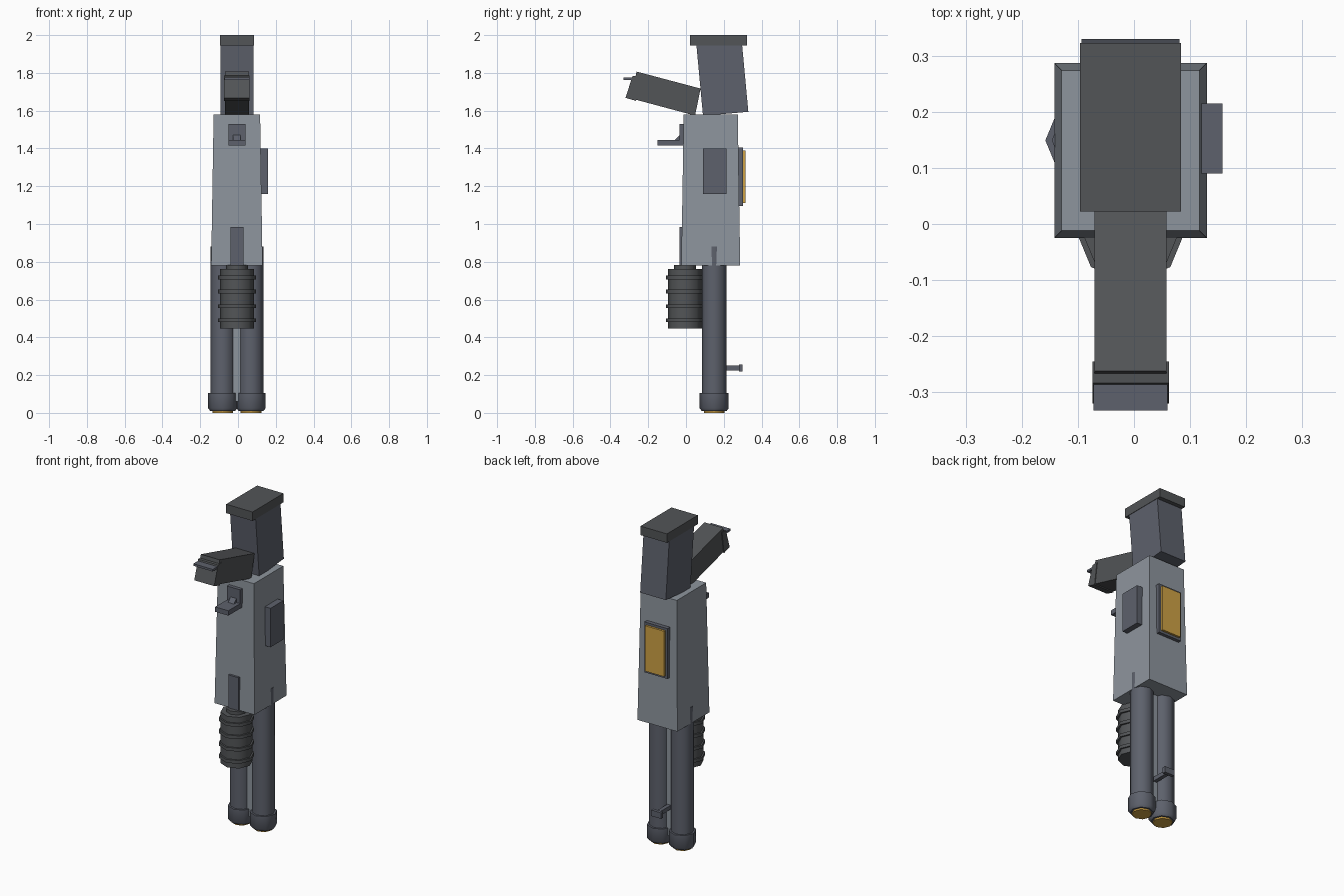
import bpy, bmesh, math
from mathutils import Vector

if "Cube" in bpy.data.objects:
    bpy.data.objects.remove(bpy.data.objects["Cube"])

CX = -0.006   # centre line of the body


def paint(name, rgb):
    m = bpy.data.materials.new(name)
    m.diffuse_color = (*rgb, 1)
    m.use_nodes = True
    m.node_tree.nodes["Principled BSDF"].inputs["Base Color"].default_value = m.diffuse_color
    return m


LIGHT = paint("light_steel", (0.27, 0.30, 0.34))
SLATE = paint("slate", (0.11, 0.12, 0.15))
DARK = paint("dark_grey", (0.085, 0.09, 0.095))
AMBER = paint("amber", (0.62, 0.36, 0.06))


def finish(name, bm, mat, smooth=False):
    bmesh.ops.recalc_face_normals(bm, faces=bm.faces)
    me = bpy.data.meshes.new(name)
    bm.to_mesh(me)
    bm.free()
    me.materials.append(mat)
    ob = bpy.data.objects.new(name, me)
    bpy.context.collection.objects.link(ob)
    if smooth:
        bpy.ops.object.select_all(action='DESELECT')
        ob.select_set(True)
        bpy.context.view_layer.objects.active = ob
        bpy.ops.object.shade_smooth_by_angle(angle=math.radians(50))
    return ob


def box(name, x, y, z, mat, taper=0.0):
    """Box from (min, max) ranges; taper pulls the top inward."""
    bm = bmesh.new()
    bmesh.ops.create_cube(bm, size=1)
    for v in bm.verts:
        top = v.co.z > 0
        t = taper if top else 0
        v.co = Vector((x[1] - t if v.co.x > 0 else x[0] + t,
                       y[1] - t if v.co.y > 0 else y[0] + t,
                       z[1] if top else z[0]))
    return finish(name, bm, mat)


def mid(half):
    return (CX - half, CX + half)


def lathe(name, profile, x, y, mat, n=8):
    """Closed solid from (radius, z) points around a vertical axis."""
    bm = bmesh.new()
    rings = [[bm.verts.new((x + r * math.cos(2 * math.pi * i / n),
                            y + r * math.sin(2 * math.pi * i / n), z))
              for i in range(n)] for r, z in profile]
    for a, b in zip(rings, rings[1:]):
        for i in range(n):
            j = (i + 1) % n
            bm.faces.new((a[i], a[j], b[j], b[i]))
    bm.faces.new(rings[0])
    bm.faces.new(rings[-1])
    return finish(name, bm, mat, smooth=True)


def side_profile(name, pts, half, mat):
    """Extrude a (y, z) outline across x."""
    bm = bmesh.new()
    f = bm.faces.new([bm.verts.new((CX - half, y, z)) for y, z in pts])
    ext = bmesh.ops.extrude_face_region(bm, geom=[f])
    bmesh.ops.translate(bm, vec=(2 * half, 0, 0),
                        verts=[v for v in ext['geom'] if isinstance(v, bmesh.types.BMVert)])
    return finish(name, bm, mat)


# Receiver block with attached panels
box("receiver", mid(0.136), (-0.025, 0.287), (0.78, 1.58), LIGHT, taper=0.013)
box("side_plate", (0.1, 0.158), (0.09, 0.215), (1.16, 1.40), SLATE)
box("back_plate", mid(0.078), (0.26, 0.302), (1.095, 1.405), SLATE)
box("back_panel", mid(0.064), (0.29, 0.315), (1.11, 1.39), AMBER)
box("front_tab", mid(0.034), (-0.035, 0.0), (0.765, 0.985), SLATE)

# Twin barrels with muzzle collars and amber ends
for side, s in (("left", -1), ("right", 1)):
    bx = CX + s * 0.075
    lathe(side + "_barrel", [(0.0655, 0.05), (0.0655, 0.88)], bx, 0.149, SLATE)
    lathe(side + "_muzzle_collar",
          [(0.066, 0.01), (0.077, 0.025), (0.077, 0.105), (0.066, 0.105)], bx, 0.149, SLATE)
    lathe(side + "_muzzle_cap", [(0.055, 0.0), (0.055, 0.03)], bx, 0.149, AMBER)
box("barrel_rib", mid(0.024), (0.125, 0.173), (0.06, 0.8), LIGHT)

# Rear sight post on the barrels
box("sight_post", mid(0.012), (0.15, 0.285), (0.225, 0.25), SLATE)
box("sight_head", mid(0.034), (0.28, 0.3), (0.22, 0.257), SLATE)

# Ribbed pump handle on its tube
profile = [(0.09, 0.447)]
for z in (0.49, 0.565, 0.642, 0.717):
    profile += [(0.09, z - 0.01), (0.1, z - 0.01), (0.1, z + 0.01), (0.09, z + 0.01)]
profile.append((0.09, 0.762))
lathe("pump_handle", profile, CX, -0.006, DARK)
lathe("pump_tube", [(0.058, 0.5), (0.058, 0.782)], CX, -0.006, DARK)

# Trigger bracket
box("trigger_plate", mid(0.045), (-0.035, 0.0), (1.415, 1.53), SLATE)
box("trigger_shelf", mid(0.045), (-0.15, -0.01), (1.415, 1.445), SLATE)
side_profile("trigger_wedge", [(-0.06, 1.445), (-0.03, 1.445), (-0.03, 1.475)], 0.02, SLATE)

# Leaning stock and its flat cap
side_profile("stock", [(0.09, 1.573), (0.33, 1.594), (0.295, 1.97), (0.055, 1.949)], 0.0875, SLATE)
box("stock_cap", mid(0.09), (0.022, 0.323), (1.945, 2.0), DARK)

# Angled grip with end plate and ridge
side_profile("grip", [(0.077, 1.717), (0.048, 1.574), (-0.288, 1.664), (-0.262, 1.807)], 0.064, DARK)
side_profile("grip_end", [(-0.245, 1.786), (-0.283, 1.784), (-0.32, 1.668), (-0.265, 1.652)],
             0.068, DARK)
box("grip_ridge", mid(0.066), (-0.332, -0.27), (1.762, 1.775), SLATE)
